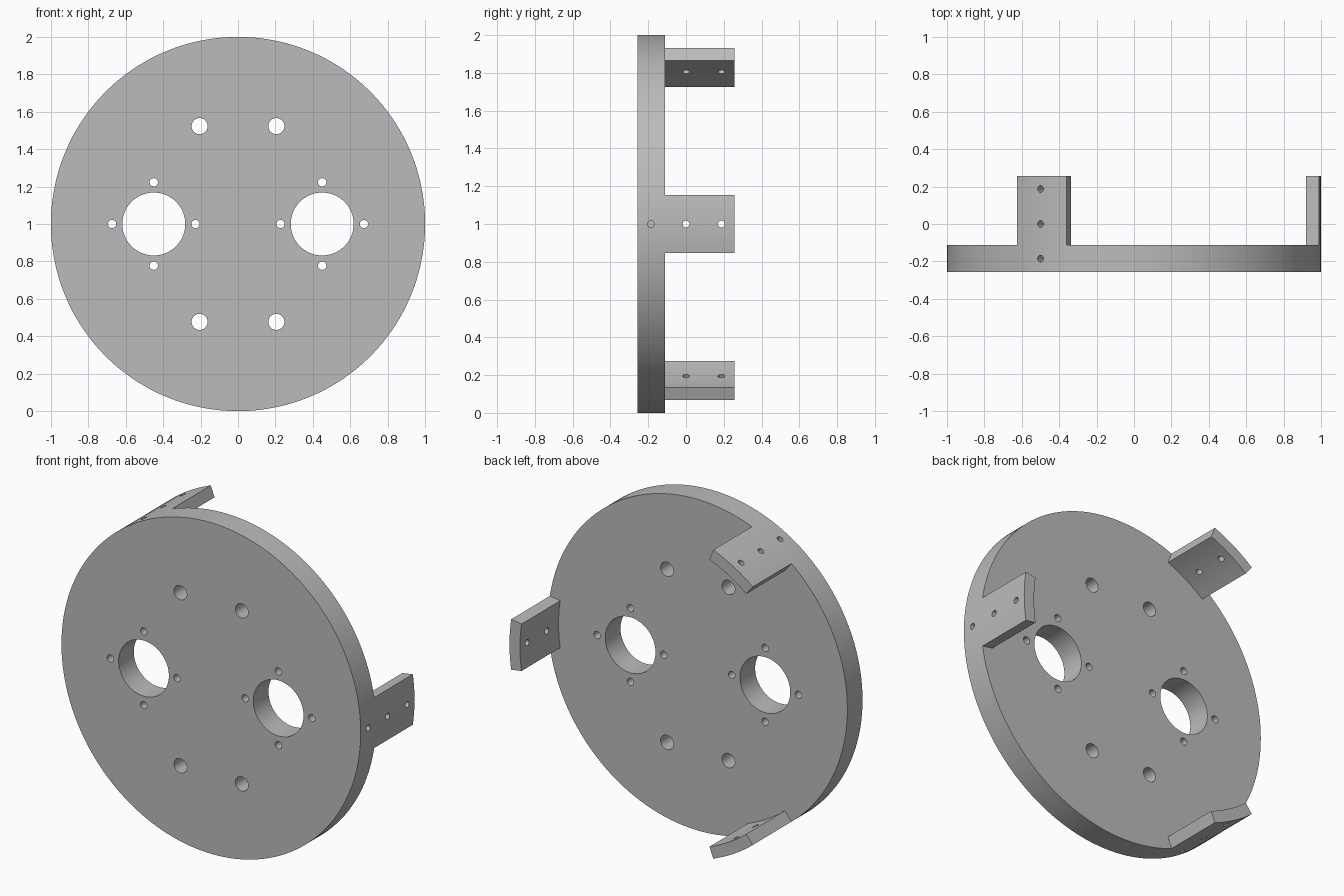
import bpy, bmesh, math
from mathutils import Matrix, Vector

cube = bpy.data.objects.get("Cube")
if cube:
    bpy.data.objects.remove(cube, do_unlink=True)

R, R_IN = 1.0, 0.93             # outer and inner radius of the tabs
FRONT, PLATE_BACK, BACK = -0.257, -0.112, 0.257
HALF = math.asin(0.1525)        # half angle covered by a tab
TABS = [math.radians(a) for a in (0, 120, 240)]
CENTRE = Vector((0, 0, 1))

grey = bpy.data.materials.new("plain grey")
grey.use_nodes = True
grey.diffuse_color = (0.5, 0.5, 0.5, 1)
grey.node_tree.nodes["Principled BSDF"].inputs["Base Color"].default_value = (0.5, 0.5, 0.5, 1)


def make_object(name, bm):
    bmesh.ops.recalc_face_normals(bm, faces=bm.faces[:])
    mesh = bpy.data.meshes.new(name)
    bm.to_mesh(mesh)
    bm.free()
    mesh.materials.append(grey)
    obj = bpy.data.objects.new(name, mesh)
    bpy.context.collection.objects.link(obj)
    return obj


def add_rod(bm, start, end, radius, sides):
    """Cylinder running from start to end."""
    axis = end - start
    turn = axis.to_track_quat('Z', 'Y').to_matrix().to_4x4()
    bmesh.ops.create_cone(bm, cap_ends=True, segments=sides, radius1=radius, radius2=radius,
                          depth=axis.length,
                          matrix=Matrix.Translation((start + end) / 2) @ turn)


def arc(radius, a0, a1, steps):
    angles = [a0 + (a1 - a0) * i / steps for i in range(steps + 1)]
    return [(radius * math.cos(a), radius * math.sin(a)) for a in angles]


# Full-depth drum: front plate plus the rim that the tabs are left from
bm = bmesh.new()
add_rod(bm, CENTRE + Vector((0, FRONT, 0)), CENTRE + Vector((0, BACK, 0)), R, 144)
plate = make_object("mounting_plate_with_tabs", bm)

# Pocket behind the plate, stepping in at each tab
outline = []
for a in TABS:
    outline += arc(R_IN, a - HALF, a + HALF, 8)
    outline += arc(1.2, a + HALF, a + math.radians(120) - HALF, 24)
bm = bmesh.new()
face = bm.faces.new([bm.verts.new((x, PLATE_BACK, z + 1)) for x, z in outline])
sweep = bmesh.ops.extrude_face_region(bm, geom=[face])
bmesh.ops.translate(bm, vec=(0, 0.6, 0),
                    verts=[v for v in sweep["geom"] if isinstance(v, bmesh.types.BMVert)])
pocket = make_object("pocket_cutter", bm)

# Holes through the plate and radial screw holes in the rim and tabs
bm = bmesh.new()


def plate_hole(x, z, radius, sides):
    add_rod(bm, Vector((x, -0.4, z)), Vector((x, 0, z)), radius, sides)


for side in (-1, 1):
    plate_hole(side * 0.45, 1, 0.168, 64)
    for dx, dz in ((1, 0), (-1, 0), (0, 1), (0, -1)):
        plate_hole(side * 0.45 + dx * 0.223, 1 + dz * 0.223, 0.022, 24)
    for dz in (-0.523, 0.523):
        plate_hole(side * 0.205, 1 + dz, 0.043, 32)
for a in TABS:
    out = Vector((math.cos(a), 0, math.sin(a)))
    for y in (-0.185, 0, 0.187):
        base = CENTRE + Vector((0, y, 0))
        add_rod(bm, base + out * 0.88, base + out * 1.1, 0.018, 24)
holes = make_object("hole_cutter", bm)

# Apply the cuts
for cutter in (pocket, holes):
    cut = plate.modifiers.new(cutter.name, 'BOOLEAN')
    cut.operation, cut.solver, cut.object = 'DIFFERENCE', 'EXACT', cutter
bpy.context.view_layer.update()
result = plate.evaluated_get(bpy.context.evaluated_depsgraph_get())
mesh = bpy.data.meshes.new_from_object(result)
plate.modifiers.clear()
plate.data = mesh
mesh.name = plate.name
for cutter in (pocket, holes):
    bpy.data.objects.remove(cutter, do_unlink=True)

# Smooth curves, crisp edges
bpy.ops.object.select_all(action='DESELECT')
plate.select_set(True)
bpy.context.view_layer.objects.active = plate
bpy.ops.object.shade_smooth_by_angle(angle=math.radians(30))
